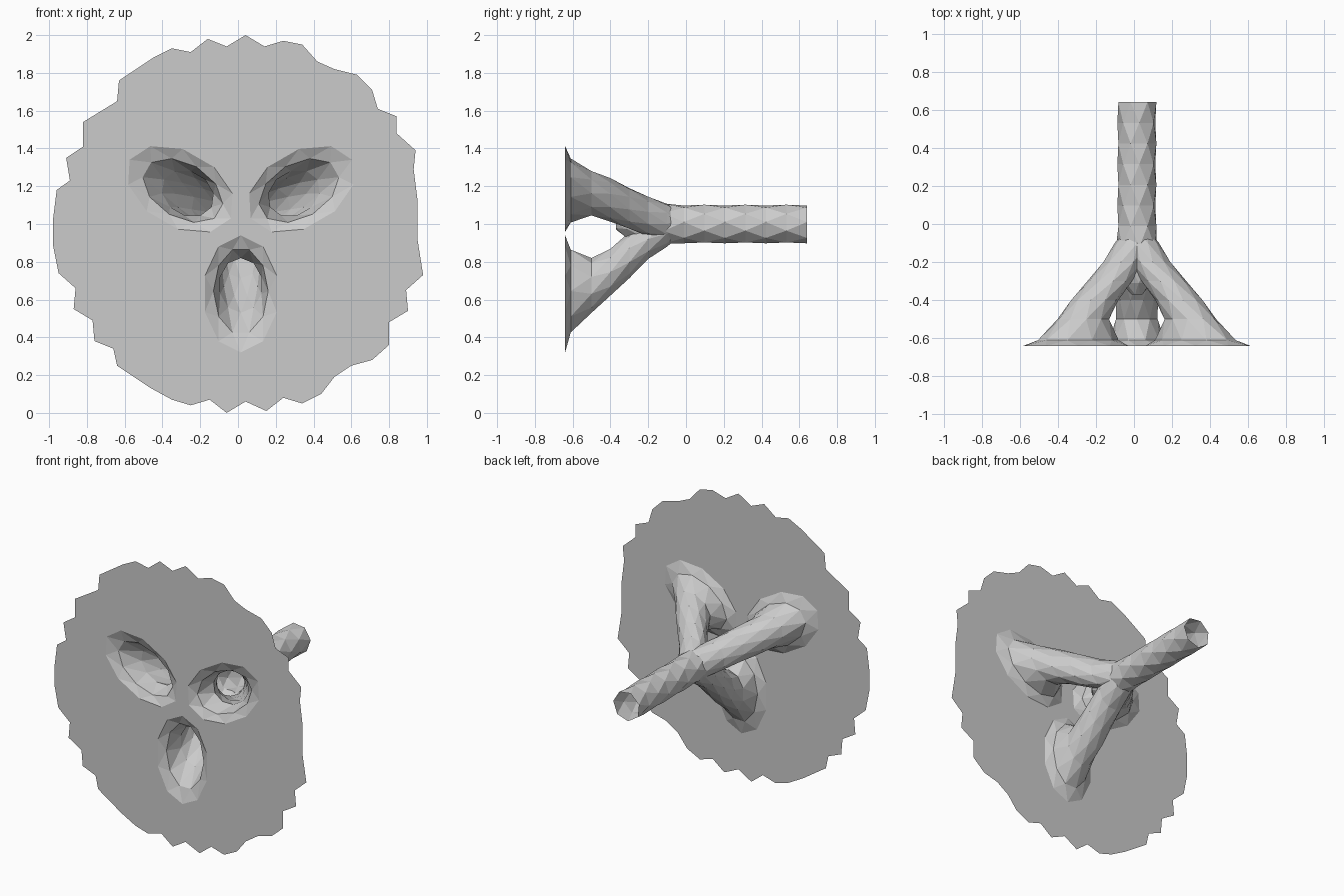
import bpy
import bmesh
from math import cos, sin, pi, radians
from mathutils import Vector

cube = bpy.data.objects.get("Cube")
if cube:
    bpy.data.objects.remove(cube)

FRONT, BACK = -0.64, 0.64
AXIS = Vector((0.015, 0, 1.0))

grey = bpy.data.materials.new("plain grey")
grey.use_nodes = True
colour = (0.6, 0.6, 0.6, 1)
grey.diffuse_color = colour
grey.node_tree.nodes["Principled BSDF"].inputs["Base Color"].default_value = colour


def make_object(name, bm):
    mesh = bpy.data.meshes.new(name)
    bm.to_mesh(mesh)
    bm.free()
    mesh.materials.append(grey)
    obj = bpy.data.objects.new(name, mesh)
    bpy.context.scene.collection.objects.link(obj)
    return obj


def loft(name, rows, angle, sides):
    """Closed tube of staggered triangles; a row is (y, offset, radial, across)."""
    bm = bmesh.new()
    out = Vector((cos(angle), 0, sin(angle)))
    side = Vector((-sin(angle), 0, cos(angle)))
    rings = []
    for k, (y, offset, radial, across) in enumerate(rows):
        ring = []
        for i in range(sides):
            t = 2 * pi * (i + k / 2) / sides
            p = AXIS + out * (offset + radial * cos(t)) + side * across * sin(t)
            ring.append(bm.verts.new((p.x, y, p.z)))
        rings.append(ring)
    for a, b in zip(rings, rings[1:]):
        for i in range(sides):
            j = (i + 1) % sides
            bm.faces.new((a[i], a[j], b[i]))
            bm.faces.new((a[j], b[j], b[i]))
    bm.faces.new(rings[0])
    bm.faces.new(rings[-1])
    bmesh.ops.recalc_face_normals(bm, faces=bm.faces)
    return make_object(name, bm)


# Rear tube, with a blunt web where the three legs meet
tube_rows = [(-0.37, 0, 0.03, 0.03), (-0.31, 0, 0.08, 0.08),
             (-0.22, 0, 0.105, 0.105), (-0.12, 0, 0.11, 0.11)]
tube_rows += [(-0.12 + (BACK + 0.12) * k / 7, 0, 0.103, 0.103) for k in range(1, 8)]
body = loft("branching_funnel", tube_rows, 0.1, 7)

# Three flared legs, evenly turned about the tube
leg_rows = [(FRONT, 0.37, 0.31, 0.2), (-0.61, 0.355, 0.23, 0.145),
            (-0.5, 0.325, 0.145, 0.115), (-0.4, 0.255, 0.13, 0.11),
            (-0.3, 0.165, 0.122, 0.107), (-0.2, 0.08, 0.11, 0.103),
            (-0.1, 0.02, 0.1, 0.098), (-0.05, 0, 0.08, 0.08)]
for angle in (30, 150, 270):
    leg = loft("leg", leg_rows, radians(angle), 10)
    join = body.modifiers.new("join", "BOOLEAN")
    join.operation = "UNION"
    join.solver = "EXACT"
    join.object = leg
    bpy.context.view_layer.update()
    joined = bpy.data.meshes.new_from_object(
        body.evaluated_get(bpy.context.evaluated_depsgraph_get()))
    body.modifiers.clear()
    body.data = joined
    bpy.data.objects.remove(leg)

# Open the three mouths and the rear end
bm = bmesh.new()
bm.from_mesh(body.data)
bmesh.ops.remove_doubles(bm, verts=bm.verts, dist=0.002)
caps = [f for f in bm.faces if all(abs(v.co.y) > BACK - 0.001 for v in f.verts)]
bmesh.ops.delete(bm, geom=caps, context="FACES")
mouths = [e for e in bm.edges
          if e.is_boundary and all(v.co.y < FRONT + 0.001 for v in e.verts)]

# Ragged sheet around the mouths, outline in hundredths (x, z)
outline = [
    (4, 200), (14, 194), (24, 197), (34, 195), (42, 186), (51, 182), (63, 179),
    (71, 171), (74, 161), (84, 157), (84, 148), (94, 139), (93, 129), (95, 113),
    (95, 92), (98, 73), (89, 65), (90, 54), (80, 48), (80, 36), (71, 28),
    (60, 25), (51, 19), (44, 10), (34, 5), (24, 8), (15, 1), (4, 6), (-6, 0),
    (-15, 7), (-25, 4), (-35, 7), (-46, 13), (-64, 25), (-66, 34), (-76, 38),
    (-77, 49), (-87, 55), (-86, 66), (-95, 74), (-98, 89), (-98, 102),
    (-96, 118), (-89, 123), (-91, 135), (-82, 141), (-82, 154), (-64, 165),
    (-63, 176), (-45, 188), (-35, 193), (-25, 191), (-16, 198), (-6, 194)]
rim = [bm.verts.new((x / 100, FRONT, z / 100)) for x, z in outline]
rim_edges = [bm.edges.new((rim[i - 1], rim[i])) for i in range(len(rim))]
bmesh.ops.triangle_fill(bm, use_beauty=True, edges=mouths + rim_edges,
                        normal=(0, -1, 0))
bmesh.ops.recalc_face_normals(bm, faces=bm.faces)
for face in bm.faces:
    face.smooth = False
    face.material_index = 0
bm.to_mesh(body.data)
bm.free()
